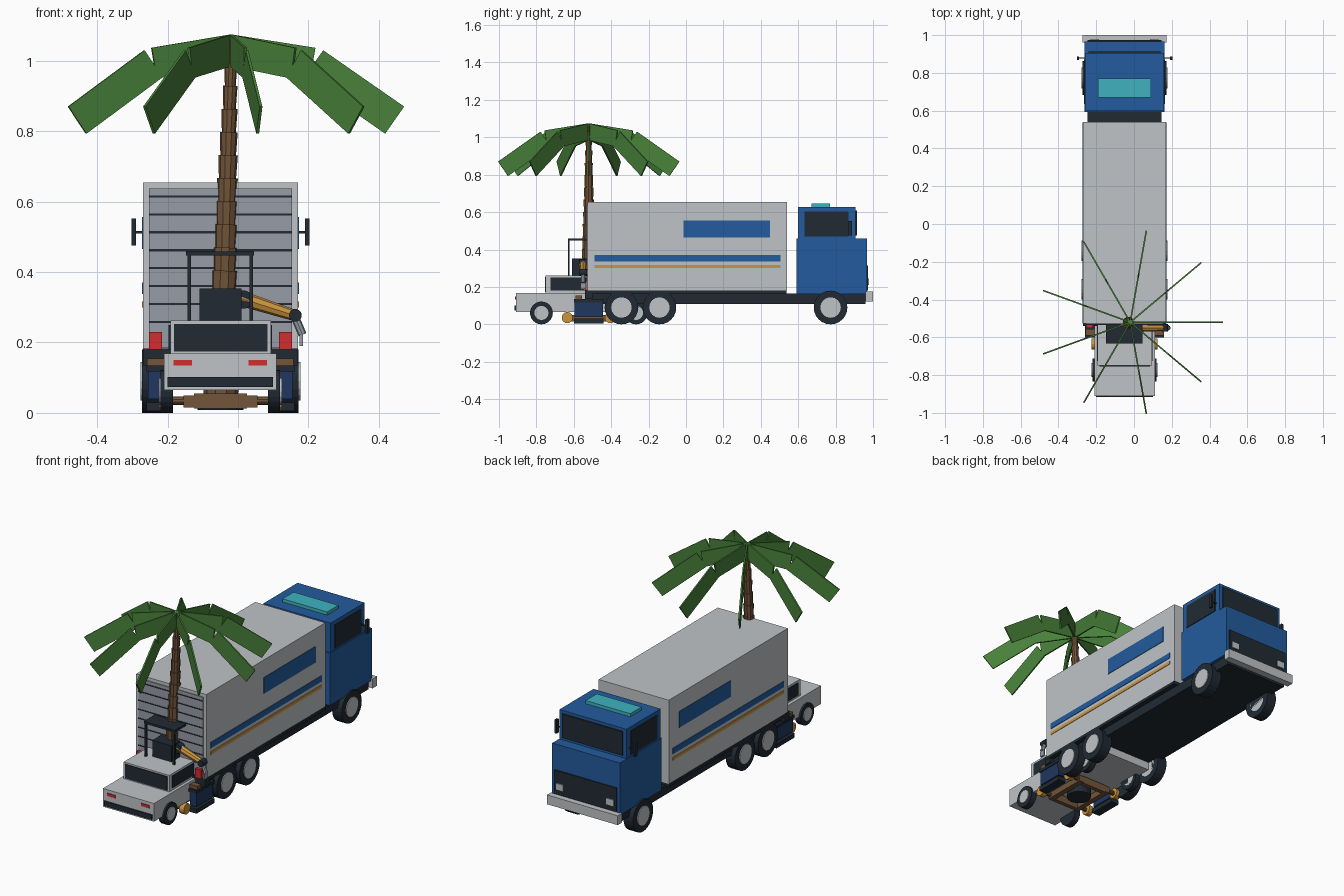
import bpy, bmesh, math
from mathutils import Matrix, Vector

cube = bpy.data.objects.get("Cube")
if cube:
    bpy.data.objects.remove(cube, do_unlink=True)

CX, CY = -0.05, -0.52   # truck centre line, centre of the parked cluster


def material(name, rgb):
    m = bpy.data.materials.new(name)
    m.use_nodes = True
    m.diffuse_color = (*rgb, 1)
    m.node_tree.nodes["Principled BSDF"].inputs["Base Color"].default_value = (*rgb, 1)
    return m


light = material("light_grey", (0.53, 0.55, 0.57))
steel = material("steel_grey", (0.31, 0.34, 0.39))
dark = material("charcoal", (0.015, 0.023, 0.034))
blue = material("truck_blue", (0.017, 0.105, 0.34))
navy = material("navy", (0.014, 0.038, 0.115))
teal = material("teal", (0.05, 0.45, 0.53))
orange = material("orange", (0.6, 0.3, 0.05))
red = material("red", (0.64, 0.026, 0.026))
brown = material("bark_brown", (0.17, 0.09, 0.042))
green = material("leaf_green", (0.065, 0.22, 0.042))


def finish(name, bm, mat):
    bmesh.ops.recalc_face_normals(bm, faces=bm.faces)
    mesh = bpy.data.meshes.new(name)
    bm.to_mesh(mesh)
    bm.free()
    mesh.materials.append(mat)
    ob = bpy.data.objects.new(name, mesh)
    bpy.context.collection.objects.link(ob)
    return ob


def box(name, mat, x, y, z):
    """Box from (low, high) pairs."""
    bm = bmesh.new()
    bmesh.ops.create_cube(bm, size=1)
    for v in bm.verts:
        for i, (lo, hi) in enumerate((x, y, z)):
            v.co[i] = lo if v.co[i] < 0 else hi
    return finish(name, bm, mat)


def pair(name, mat, inner, outer, y, z):
    """Two boxes mirrored about the centre line."""
    box(name + "_left", mat, (CX + inner, CX + outer), y, z)
    box(name + "_right", mat, (CX - outer, CX - inner), y, z)


def rod(name, mat, a, b, r1, r2=None, sides=20):
    """Cylinder or cone between two points."""
    a, b = Vector(a), Vector(b)
    d = b - a
    bm = bmesh.new()
    bmesh.ops.create_cone(bm, cap_ends=True, segments=sides, radius1=r1,
                          radius2=r1 if r2 is None else r2, depth=d.length)
    turn = d.to_track_quat('Z', 'Y').to_matrix().to_4x4()
    bm.transform(Matrix.Translation((a + b) / 2) @ turn)
    return finish(name, bm, mat)


def wheels(name, y, r, outer, width, hub_r, hub):
    for side, s in (("left", 1), ("right", -1)):
        rod(f"{name}_tyre_{side}", dark, (CX + s * (outer - width), y, r),
            (CX + s * outer, y, r), r, sides=24)
        rod(f"{name}_hub_{side}", hub, (CX + s * (outer - width), y, r),
            (CX + s * (outer + 0.005), y, r), hub_r, sides=16)


# Truck chassis and cargo box
box("chassis", dark, (-0.245, 0.145), (-0.52, 0.96), (0.11, 0.165))
box("cargo_base", dark, (-0.272, 0.172), (-0.527, 0.537), (0.163, 0.18))
box("cargo_box", light, (-0.27, 0.17), (-0.527, 0.54), (0.18, 0.655))
pair("side_panel", blue, 0.219, 0.223, (-0.013, 0.45), (0.465, 0.556))
pair("side_stripe", blue, 0.219, 0.223, (-0.49, 0.505), (0.337, 0.37))
pair("thin_stripe", orange, 0.219, 0.223, (-0.49, 0.505), (0.3, 0.317))

# Roller door, tail lights and rear bumper
box("roller_door", steel, (-0.253, 0.153), (-0.532, -0.525), (0.185, 0.637))
for i in range(8):
    z = 0.615 - i * 0.051
    box(f"door_groove_{i}", dark, (-0.253, 0.153), (-0.534, -0.53), (z - 0.003, z + 0.003))
box("rear_bumper", dark, (-0.27, 0.17), (-0.54, -0.5), (0.135, 0.183))
pair("tail_light", red, 0.166, 0.203, (-0.55, -0.527), (0.18, 0.23))

# Truck cab
box("cab_lower", blue, (-0.262, 0.162), (0.592, 0.967), (0.163, 0.46))
box("cab_upper", blue, (-0.26, 0.16), (0.6, 0.905), (0.46, 0.627))
box("windshield", dark, (-0.24, 0.14), (0.904, 0.913), (0.475, 0.61))
pair("cab_window", dark, 0.208, 0.214, (0.634, 0.87), (0.47, 0.604))
box("roof_hatch", teal, (-0.19, 0.09), (0.67, 0.77), (0.625, 0.645))
box("grille", dark, (-0.245, 0.145), (0.965, 0.974), (0.18, 0.315))
pair("headlight", light, 0.135, 0.18, (0.97, 0.979), (0.21, 0.245))
box("front_bumper", light, (-0.272, 0.172), (0.96, 1.0), (0.123, 0.176))
pair("mirror", dark, 0.24, 0.253, (0.868, 0.888), (0.475, 0.552))
pair("mirror_arm", dark, 0.208, 0.242, (0.875, 0.881), (0.51, 0.517))
for name, y in (("front", 0.773), ("middle", -0.142), ("rear", -0.345)):
    wheels(name, y, 0.09, 0.222, 0.06, 0.055, light)

# Small white car
box("car_body", light, (-0.21, 0.11), (-0.91, -0.13), (0.065, 0.168))
box("car_cabin", light, (-0.192, 0.094), (-0.75, -0.33), (0.168, 0.262))
box("car_rear_window", dark, (-0.182, 0.084), (-0.754, -0.748), (0.174, 0.253))
box("car_front_window", dark, (-0.182, 0.084), (-0.332, -0.326), (0.174, 0.253))
pair("car_side_window", dark, 0.142, 0.147, (-0.725, -0.355), (0.18, 0.25))
pair("car_tail_light", red, 0.08, 0.133, (-0.914, -0.908), (0.134, 0.15))
box("car_bumper", dark, (-0.2, 0.1), (-0.916, -0.906), (0.074, 0.102))
for name, y in (("car_rear", -0.773), ("car_front", -0.267)):
    wheels(name, y, 0.061, 0.17, 0.035, 0.038, light)

# Small machine: side tanks, tracks, frame and rollers
pair("side_tank", navy, 0.165, 0.205, (-0.595, -0.445), (0.04, 0.118))
pair("track", dark, 0.16, 0.21, (-0.6, -0.44), (0.005, 0.03))
pair("tank_lid", dark, 0.16, 0.21, (-0.6, -0.44), (0.118, 0.135))
for i, y in enumerate((-0.635, -0.405)):
    box(f"frame_beam_{i}", brown, (-0.125, 0.025), (y - 0.012, y + 0.012), (0.012, 0.055))
    rod(f"axle_{i}", brown, (-0.2, y, 0.035), (0.1, y, 0.035), 0.012, sides=10)
    for s in (-1, 1):
        x = CX + s * 0.16
        rod(f"roller_{i}_{s}", orange, (x - 0.015, y, 0.036), (x + 0.015, y, 0.036), 0.03, sides=14)
pair("frame_rail", brown, 0.075, 0.105, (-0.65, -0.39), (0.015, 0.05))
pair("support_bracket", brown, 0.16, 0.208, (-0.59, -0.556), (0.135, 0.155))
rod("turntable", dark, (CX, CY, 0.008), (CX, CY, 0.05), 0.065, sides=16)

# Machine seat, canopy and digging arm
box("engine_block", dark, (-0.11, 0.01), (-0.61, -0.43), (0.262, 0.353))
box("canopy", dark, (-0.148, 0.046), (-0.632, -0.41), (0.447, 0.459))
for y in (-0.627, -0.418):
    pair("canopy_post", dark, 0.083, 0.093, (y - 0.005, y + 0.005), (0.2, 0.45))
arm = [(0.01, -0.55, 0.325), (0.16, -0.55, 0.277), (0.183, -0.55, 0.222)]
rod("arm_boom", orange, arm[0], arm[1], 0.022, 0.016, sides=8)
rod("arm_stick", steel, arm[1], arm[2], 0.012, sides=8)
rod("shoulder_joint", dark, (0.015, -0.57, 0.322), (0.015, -0.53, 0.322), 0.026)
rod("elbow_joint", dark, (0.163, -0.57, 0.277), (0.163, -0.53, 0.277), 0.018)
box("bucket", steel, (0.175, 0.184), (-0.565, -0.535), (0.19, 0.222))

# Palm trunk of stacked flaring rings
STEPS = 16
for i in range(STEPS):
    t, u = i / STEPS, (i + 1) / STEPS
    r = 0.05 - 0.036 * t
    rod(f"trunk_ring_{i}", brown, (-0.05 + 0.032 * t, CY, 0.01 + 1.05 * t),
        (-0.05 + 0.032 * u, CY, 0.01 + 1.05 * u), r - 0.003, r, sides=10)

# Palm fronds: an inner and a drooping outer blade, repeated around the crown
BLADES = {"inner": [(0, 1.075), (0.24, 1.037), (0.225, 0.95), (0, 0.985)],
          "outer": [(0.262, 1.03), (0.492, 0.87), (0.438, 0.793), (0.208, 0.953)]}
for k in range(9):
    for part, outline in BLADES.items():
        bm = bmesh.new()
        face = bm.faces.new([bm.verts.new((r, -0.004, z)) for r, z in outline])
        new = bmesh.ops.extrude_face_region(bm, geom=[face])["geom"]
        bmesh.ops.translate(bm, vec=(0, 0.008, 0),
                            verts=[v for v in new if isinstance(v, bmesh.types.BMVert)])
        bm.transform(Matrix.Translation((-0.02, CY, 0))
                     @ Matrix.Rotation(math.radians(40 * k), 4, 'Z'))
        finish(f"frond_{k}_{part}", bm, green)
